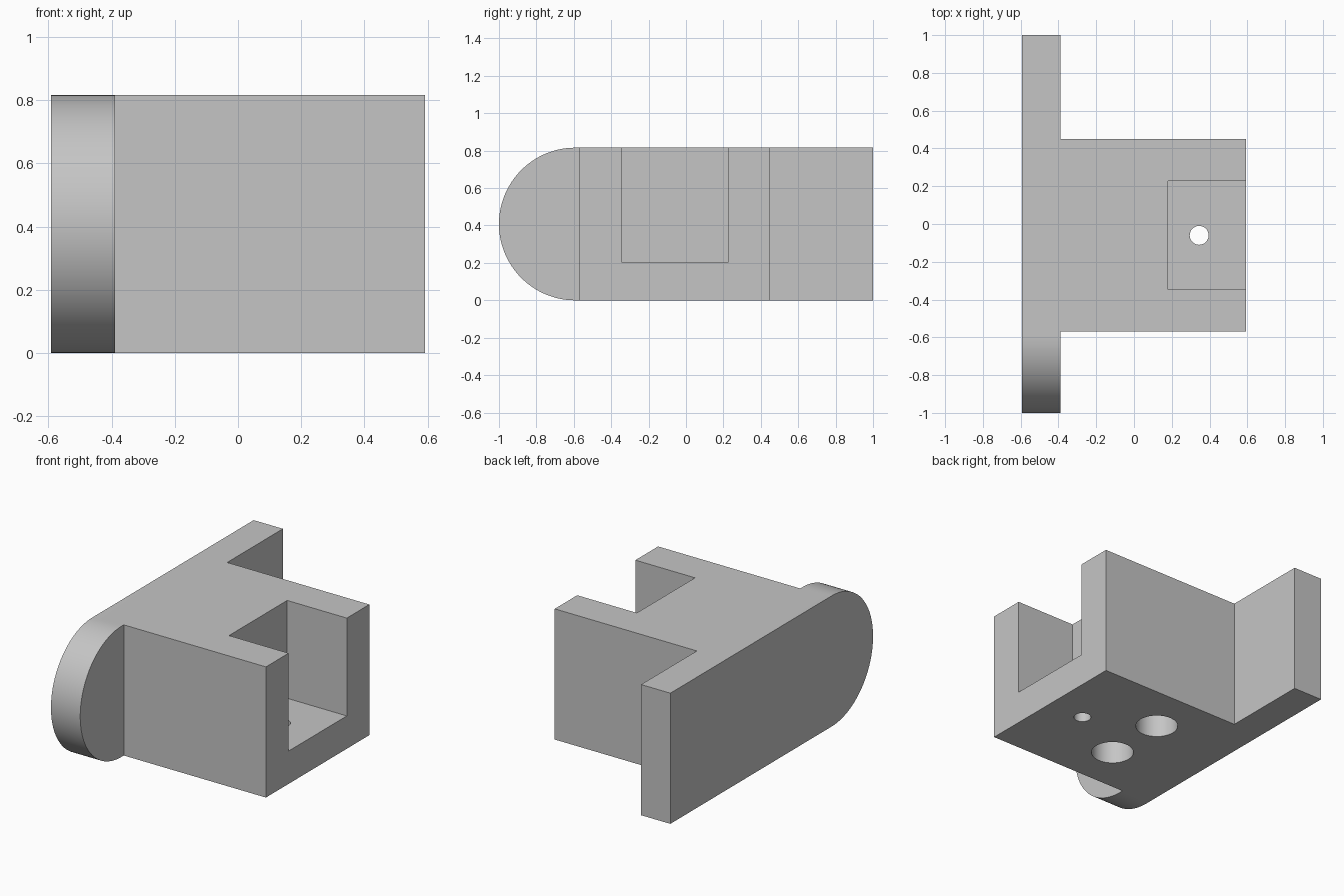
import bpy, bmesh, math
from mathutils import Matrix

cube = bpy.data.objects.get("Cube")
if cube:
    bpy.data.objects.remove(cube, do_unlink=True)

HEIGHT = 0.816
RADIUS = HEIGHT / 2
MID_Y = -0.06          # centre line of pocket and holes

grey = bpy.data.materials.new("plain grey")
grey.use_nodes = True
GREY = (0.56, 0.56, 0.56, 1)
grey.diffuse_color = GREY
grey.node_tree.nodes["Principled BSDF"].inputs["Base Color"].default_value = GREY


def finish(name, bm):
    bmesh.ops.recalc_face_normals(bm, faces=bm.faces)
    mesh = bpy.data.meshes.new(name)
    bm.to_mesh(mesh)
    bm.free()
    mesh.materials.append(grey)
    obj = bpy.data.objects.new(name, mesh)
    bpy.context.collection.objects.link(obj)
    return obj


def prism(name, points, offset):
    """Extrude a closed outline along an offset."""
    bm = bmesh.new()
    face = bm.faces.new([bm.verts.new(p) for p in points])
    new = bmesh.ops.extrude_face_region(bm, geom=[face])["geom"]
    bmesh.ops.translate(bm, vec=offset, verts=[v for v in new if isinstance(v, bmesh.types.BMVert)])
    return finish(name, bm)


def box(name, x0, x1, y0, y1, z0, z1):
    return prism(name, [(x0, y0, z0), (x1, y0, z0), (x1, y1, z0), (x0, y1, z0)], (0, 0, z1 - z0))


def drill(name, x, y, radius, z0, z1):
    bm = bmesh.new()
    bmesh.ops.create_cone(bm, cap_ends=True, segments=48, radius1=radius, radius2=radius,
                          depth=z1 - z0, matrix=Matrix.Translation((x, y, (z0 + z1) / 2)))
    return finish(name, bm)


def boolean(target, tool, operation):
    mod = target.modifiers.new(tool.name, "BOOLEAN")
    mod.object, mod.operation, mod.solver = tool, operation, "EXACT"
    bpy.context.view_layer.objects.active = target
    bpy.ops.object.modifier_apply(modifier=mod.name)
    bpy.data.objects.remove(tool, do_unlink=True)


# Back plate: square at one end, half round at the other
ARC = 64
outline = [(-0.592, 1, 0), (-0.592, 1, HEIGHT)]
for i in range(ARC + 1):
    a = math.pi * i / ARC
    outline.append((-0.592, -1 + RADIUS - RADIUS * math.sin(a), RADIUS + RADIUS * math.cos(a)))
bracket = prism("bracket", outline, (0.202, 0, 0))

# Holder block, joined to the plate
boolean(bracket, box("block", -0.5, 0.592, -0.57, 0.45, 0, HEIGHT), "UNION")

# Pocket open to the top and the side
boolean(bracket, box("pocket", 0.18, 0.8, -0.346, 0.228, 0.205, 1), "DIFFERENCE")

# Small hole through the pocket floor, two blind holes in the underside
boolean(bracket, drill("floor_hole", 0.345, MID_Y, 0.05, -0.1, 0.5), "DIFFERENCE")
for side in (-1, 1):
    boolean(bracket, drill("blind_hole", -0.055, MID_Y + side * 0.202, 0.123, -0.1, 0.41), "DIFFERENCE")

# Smooth curved walls, sharp edges
bpy.ops.object.select_all(action="DESELECT")
bracket.select_set(True)
bpy.context.view_layer.objects.active = bracket
bpy.ops.object.shade_smooth_by_angle(angle=math.radians(30))
